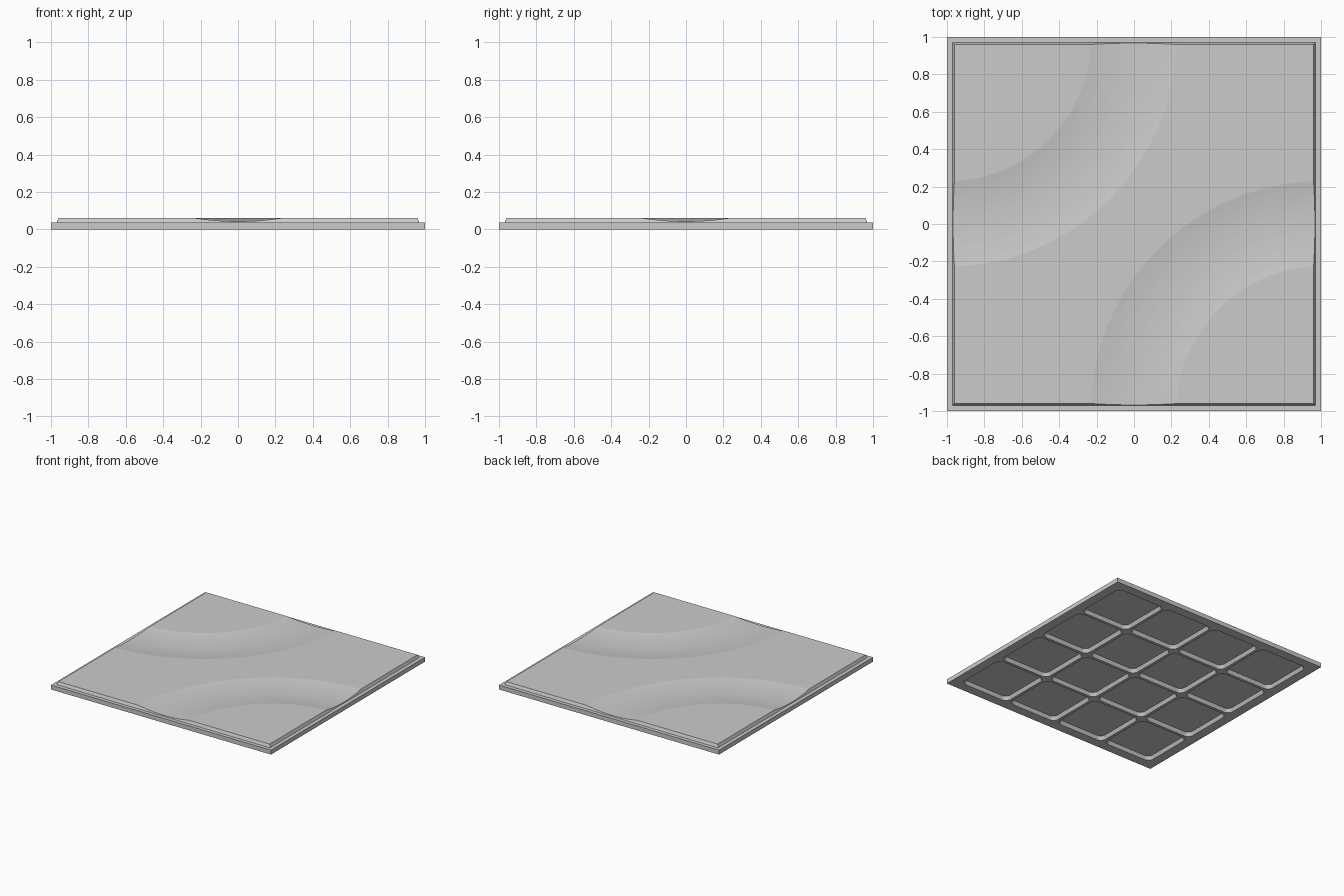
import bpy, bmesh, math
from mathutils import Vector

if "Cube" in bpy.data.objects:
    bpy.data.objects.remove(bpy.data.objects["Cube"])

BASE_H, TOP_H = 0.036, 0.06


def make_object(name, bm):
    bmesh.ops.recalc_face_normals(bm, faces=bm.faces)
    mesh = bpy.data.meshes.new(name)
    bm.to_mesh(mesh)
    bm.free()
    ob = bpy.data.objects.new(name, mesh)
    bpy.context.collection.objects.link(ob)
    return ob


def rounded_square(half, r, steps=6):
    if r == 0:
        return [(half, half), (-half, half), (-half, -half), (half, -half)]
    pts = []
    for q, (sx, sy) in enumerate([(1, 1), (-1, 1), (-1, -1), (1, -1)]):
        for i in range(steps + 1):
            a = math.pi / 2 * (q + i / steps)
            pts.append((sx * (half - r) + r * math.cos(a),
                        sy * (half - r) + r * math.sin(a)))
    return pts


def loft(bm, cx, cy, levels):
    """Stack of (half size, corner radius, z) rings, capped at both ends."""
    rings = [[bm.verts.new((cx + x, cy + y, z)) for x, y in rounded_square(h, r)]
             for h, r, z in levels]
    n = len(rings[0])
    for a, b in zip(rings, rings[1:]):
        for i in range(n):
            j = (i + 1) % n
            bm.faces.new((a[i], a[j], b[j], b[i]))
    bm.faces.new(rings[0][::-1])
    bm.faces.new(rings[-1])


def cut(target, cutter):
    cutter.hide_render = True
    mod = target.modifiers.new("cut", 'BOOLEAN')
    mod.operation = 'DIFFERENCE'
    mod.solver = 'EXACT'
    mod.object = cutter
    bpy.context.view_layer.objects.active = target
    bpy.ops.object.modifier_apply(modifier=mod.name)
    bpy.data.objects.remove(cutter)


# Tile body: square base with a slightly tapered raised slab
bm = bmesh.new()
loft(bm, 0, 0, [(1, 0, 0), (1, 0, BASE_H), (0.97, 0, BASE_H), (0.96, 0, TOP_H)])
tile = make_object("floor_tile", bm)

# Underside pockets: 4 x 4 grid with sloped walls and rounded corners
bm = bmesh.new()
for ix in range(4):
    for iy in range(4):
        loft(bm, (ix - 1.5) * 0.467, (iy - 1.5) * 0.467,
             [(0.226, 0.055, -0.01), (0.222, 0.05, 0.0), (0.208, 0.04, 0.028)])
cut(tile, make_object("pocket_cutter", bm))

# Curved track channels: shallow arc profile swept about two opposite corners
HALF_W, DEPTH, N = 0.228, 0.017, 12
R = (HALF_W ** 2 + DEPTH ** 2) / (2 * DEPTH)
profile = [(1 - HALF_W, 0.1)]
for i in range(N + 1):
    d = HALF_W * (2 * i / N - 1)
    profile.append((1 + d, TOP_H - DEPTH + R - math.sqrt(R * R - d * d)))
profile.append((1 + HALF_W, 0.1))
for side, (cx, cy, start) in enumerate([(-1, 1, -95), (1, -1, 85)]):
    bm = bmesh.new()
    rings = []
    steps = 60
    for k in range(steps + 1):
        a = math.radians(start + 100 * k / steps)
        rings.append([bm.verts.new((cx + r * math.cos(a), cy + r * math.sin(a), z))
                      for r, z in profile])
    n = len(profile)
    for a, b in zip(rings, rings[1:]):
        for i in range(n):
            j = (i + 1) % n
            bm.faces.new((a[i], a[j], b[j], b[i]))
    bm.faces.new(rings[0][::-1])
    bm.faces.new(rings[-1])
    cut(tile, make_object("channel_cutter_%d" % side, bm))
